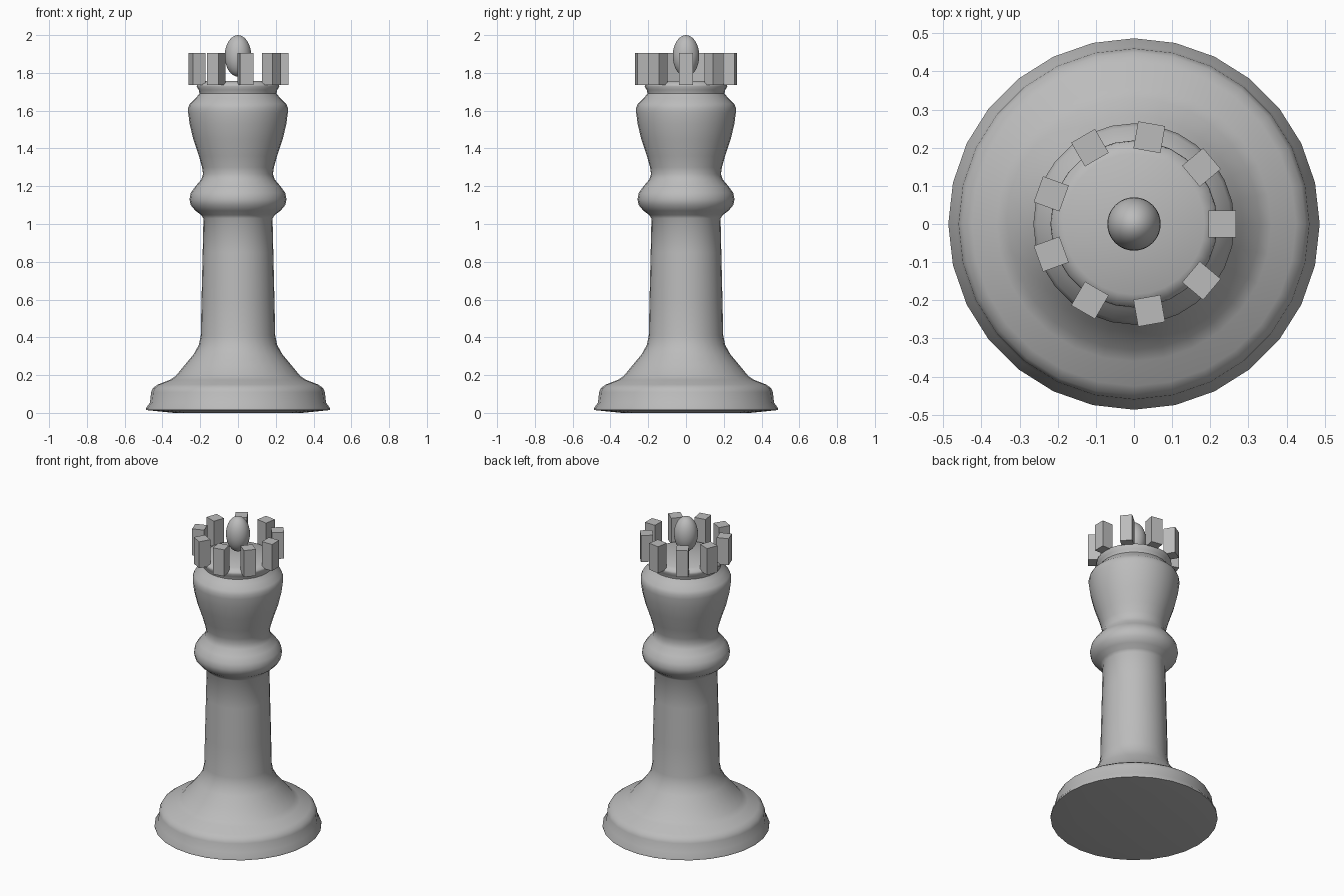
import bpy, bmesh
from math import radians, cos, sin

cube = bpy.data.objects.get("Cube")
if cube:
    bpy.data.objects.remove(cube, do_unlink=True)

# Single grey finish
grey = bpy.data.materials.new("plain grey")
grey.use_nodes = True
colour = (0.5, 0.5, 0.5, 1)
grey.diffuse_color = colour
grey.node_tree.nodes["Principled BSDF"].inputs["Base Color"].default_value = colour

SIDES = 28


def finish(obj, name, smooth=True):
    obj.name = name
    obj.data.materials.append(grey)
    if smooth:
        bpy.ops.object.select_all(action='DESELECT')
        obj.select_set(True)
        bpy.context.view_layer.objects.active = obj
        bpy.ops.object.shade_smooth_by_angle(angle=radians(50))
    return obj


def lathe(name, profile):
    """Spin a (radius, height) profile around the z axis."""
    bm = bmesh.new()
    verts = [bm.verts.new((r, 0, z)) for r, z in profile]
    edges = [bm.edges.new(pair) for pair in zip(verts, verts[1:])]
    bmesh.ops.spin(bm, geom=verts + edges, cent=(0, 0, 0), axis=(0, 0, 1),
                   angle=radians(360), steps=SIDES)
    bmesh.ops.remove_doubles(bm, verts=bm.verts, dist=0.0005)
    bmesh.ops.recalc_face_normals(bm, faces=bm.faces)
    mesh = bpy.data.meshes.new(name)
    bm.to_mesh(mesh)
    bm.free()
    obj = bpy.data.objects.new(name, mesh)
    bpy.context.collection.objects.link(obj)
    return finish(obj, name)


# Turned body: foot, stem, collar, flared head and rim
foot = [(0, 0), (.34, 0), (.487, .015), (.487, .025), (.466, .055), (.46, .11),
        (.45, .132), (.425, .15), (.36, .175), (.33, .195), (.285, .25),
        (.235, .31), (.207, .36), (.197, .41)]
stem = [(.193, .6), (.187, .85), (.183, 1.03)]
collar = [(.195, 1.048), (.225, 1.07), (.25, 1.1), (.257, 1.13), (.25, 1.165),
          (.225, 1.2), (.195, 1.235), (.185, 1.265)]
head = [(.19, 1.3), (.207, 1.36), (.237, 1.45), (.256, 1.53), (.264, 1.59),
        (.264, 1.615), (.255, 1.637), (.225, 1.665), (.204, 1.69)]
rim = [(.208, 1.71), (.219, 1.728), (.216, 1.74), (.185, 1.757), (0, 1.757)]
lathe("turned_body", foot + stem + collar + head + rim)

# Ring of square crown posts
for i in range(9):
    a = radians(40 * i)
    bpy.ops.mesh.primitive_cube_add(size=1, location=(.231 * cos(a), .231 * sin(a), 1.82),
                                    rotation=(0, 0, a), scale=(.072, .072, .17))
    finish(bpy.context.object, f"crown_post_{i + 1}", smooth=False)

# Egg-shaped finial
bpy.ops.mesh.primitive_uv_sphere_add(segments=32, ring_count=16, radius=1,
                                     location=(0, 0, 1.89), scale=(.07, .07, .11))
finish(bpy.context.object, "finial")
